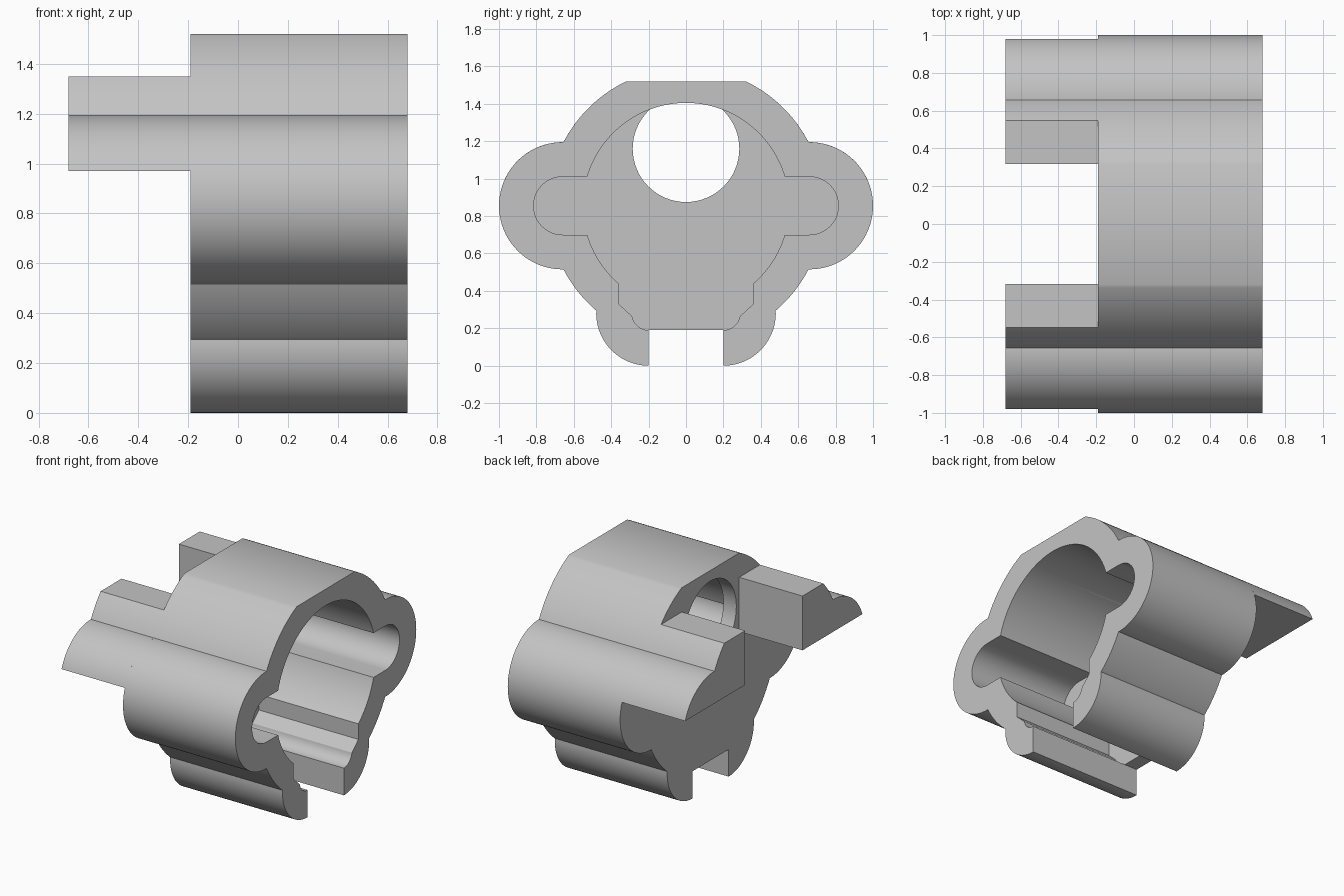
import bpy, bmesh
from math import radians, cos, sin

cube = bpy.data.objects.get("Cube")
if cube:
    bpy.data.objects.remove(cube, do_unlink=True)

grey = bpy.data.materials.new("plain_grey")
grey.use_nodes = True
colour = (0.55, 0.55, 0.55, 1)
grey.diffuse_color = colour
grey.node_tree.nodes["Principled BSDF"].inputs["Base Color"].default_value = colour

MID = 0.855            # height of the main axis
BACK, FRONT = -0.19, 0.68
WALL = 0.10            # thickness of the closed end


def arc(y, z, r, start, end, n=24):
    angles = [radians(start + (end - start) * i / n) for i in range(n + 1)]
    return [(y + r * cos(a), z + r * sin(a)) for a in angles]


def mirrored(half):
    return half + [(-y, z) for y, z in reversed(half) if y > 1e-5]


def extrude(name, profile, x0, x1):
    """Sweep a y-z outline along x."""
    bm = bmesh.new()
    face = bm.faces.new([bm.verts.new((x0, y, z)) for y, z in profile])
    out = bmesh.ops.extrude_face_region(bm, geom=[face], use_keep_orig=True)
    verts = [v for v in out["geom"] if isinstance(v, bmesh.types.BMVert)]
    bmesh.ops.translate(bm, verts=verts, vec=(x1 - x0, 0, 0))
    bmesh.ops.recalc_face_normals(bm, faces=bm.faces)
    mesh = bpy.data.meshes.new(name)
    bm.to_mesh(mesh)
    bm.free()
    mesh.materials.append(grey)
    obj = bpy.data.objects.new(name, mesh)
    bpy.context.collection.objects.link(obj)
    return obj


def activate(obj):
    bpy.ops.object.select_all(action='DESELECT')
    obj.select_set(True)
    bpy.context.view_layer.objects.active = obj


def cut(target, cutter):
    cutter.hide_render = True
    mod = target.modifiers.new("cut", 'BOOLEAN')
    mod.operation = 'DIFFERENCE'
    mod.solver = 'EXACT'
    mod.object = cutter
    activate(target)
    bpy.ops.object.modifier_apply(modifier=mod.name)
    bpy.data.objects.remove(cutter, do_unlink=True)


# Housing: round barrel, side lobes, flat top and two curved feet
outer = [(0.2, 0.19)]
outer += arc(0.2, 0.28, 0.28, -90, 3)
outer += arc(0, MID, 0.738, -49, -27.4)
outer += arc(0.66, MID, 0.34, -90, 90, 40)
outer += arc(0, MID, 0.738, 27.4, 64.3)
housing = extrude("housing", mirrored(outer), BACK, FRONT)

# Cavity open at the front end and down into the slot between the feet
inner = [(0.19, 0.15)]
inner += arc(0.2, 0.28, 0.09, -90, -10, 10)
inner += [(0.36, 0.33)]
inner += arc(0, MID, 0.55, -49.1, -16.4)
inner += arc(0.66, MID, 0.155, -90, 90)
inner += arc(0, MID, 0.55, 16.4, 90, 40)
cut(housing, extrude("cavity_cutter", mirrored(inner), BACK + WALL, FRONT + 0.1))

# Round hole through the closed end
hole = arc(0, 1.16, 0.285, 0, 360, 64)[:-1]
cut(housing, extrude("hole_cutter", hole, BACK - 0.1, BACK + WALL + 0.001))

# Two prongs continuing the upper sides of the housing
prong = [(0.317, 0.97)]
prong += arc(0.66, MID, 0.34, 19.8, 90)
prong += arc(0, MID, 0.738, 27.4, 42.1, 12)
prong += [(0.317, 1.35)]
parts = [housing]
for name, side in (("left_prong", 1), ("right_prong", -1)):
    parts.append(extrude(name, [(side * y, z) for y, z in prong], -FRONT, BACK))

for obj in parts:
    activate(obj)
    bpy.ops.object.shade_smooth_by_angle(angle=radians(30))
